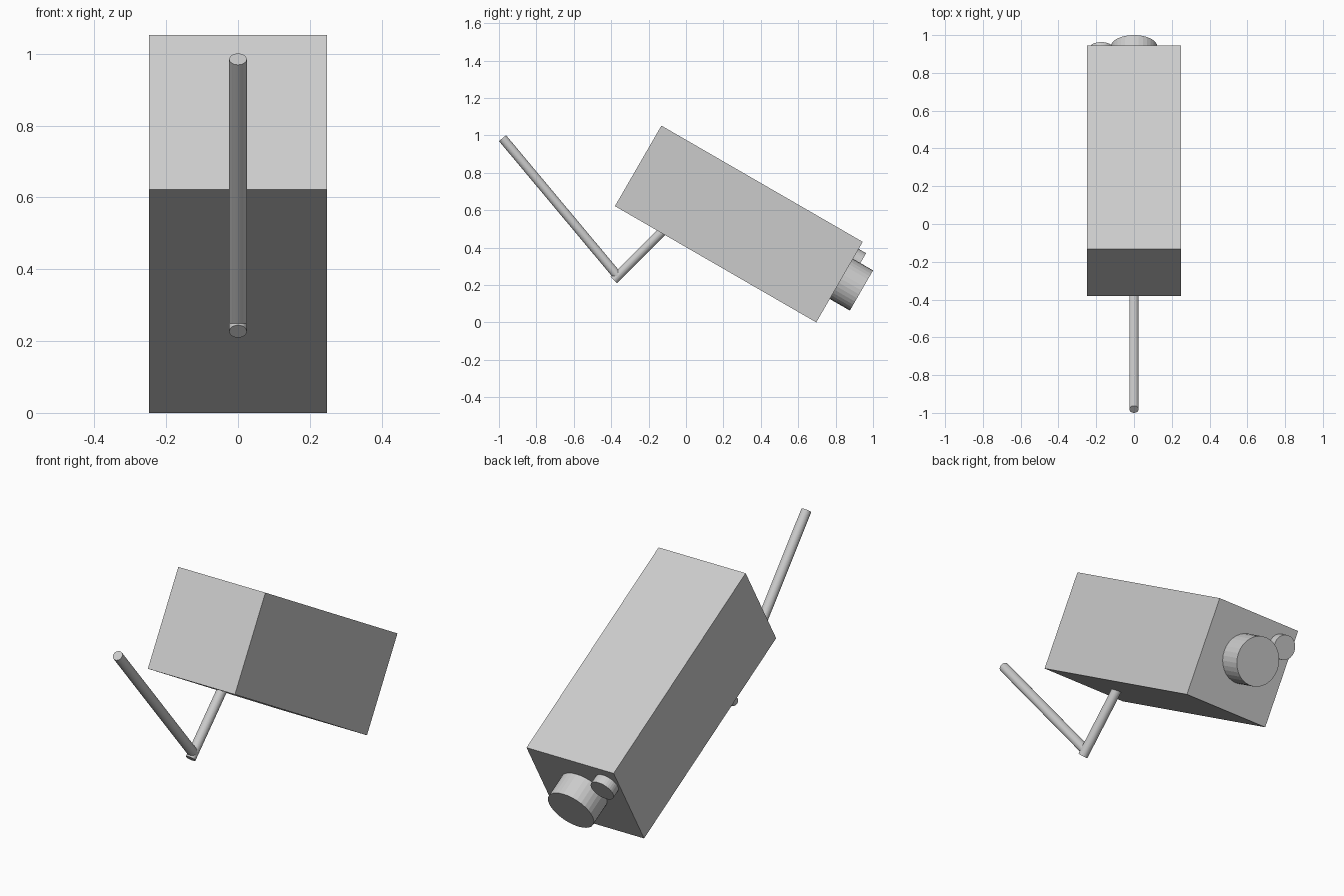
import bpy
import math
from mathutils import Matrix, Vector

if "Cube" in bpy.data.objects:
    bpy.data.objects.remove(bpy.data.objects["Cube"])

grey = bpy.data.materials.new("light grey")
grey.diffuse_color = (0.6, 0.6, 0.6, 1)
grey.use_nodes = True
grey.node_tree.nodes["Principled BSDF"].inputs["Base Color"].default_value = grey.diffuse_color

# Body frame: tilted 30 degrees nose-down towards the back
TILT = math.radians(-30)
WIDTH, LENGTH = 0.497, 1.243
CENTRE = Vector((0, 0.2825, 0.526))
ROT = Matrix.Rotation(TILT, 4, 'X')


def on_body(x, along, up):
    return CENTRE + ROT.to_3x3() @ Vector((x, along, up))


def finish(name):
    ob = bpy.context.object
    ob.name = name
    ob.data.materials.append(grey)
    return ob


def rod(name, start, end, radius, sides=32):
    a, b = Vector(start), Vector(end)
    bpy.ops.mesh.primitive_cylinder_add(vertices=sides, radius=radius, depth=(b - a).length)
    ob = finish(name)
    ob.matrix_world = Matrix.Translation((a + b) / 2) @ (b - a).to_track_quat('Z', 'Y').to_matrix().to_4x4()
    return ob


# Camera housing
bpy.ops.mesh.primitive_cube_add(size=1)
body = finish("housing")
body.matrix_world = Matrix.Translation(CENTRE) @ ROT @ Matrix.Diagonal((WIDTH, LENGTH, WIDTH, 1))

# Lens and small sensor on the lower end
END = LENGTH / 2
rod("lens", on_body(0, END - 0.02, 0.02), on_body(0, END + 0.124, 0.02), 0.124)
rod("sensor", on_body(-0.174, END - 0.02, 0.143), on_body(-0.174, END + 0.046, 0.143), 0.062)

# Folded mounting arm
rod("short_arm", (0, -0.386, 0.227), (0, -0.09, 0.523), 0.0245)
rod("long_arm", (0, -0.365, 0.248), (0, -0.981, 0.985), 0.0245)
